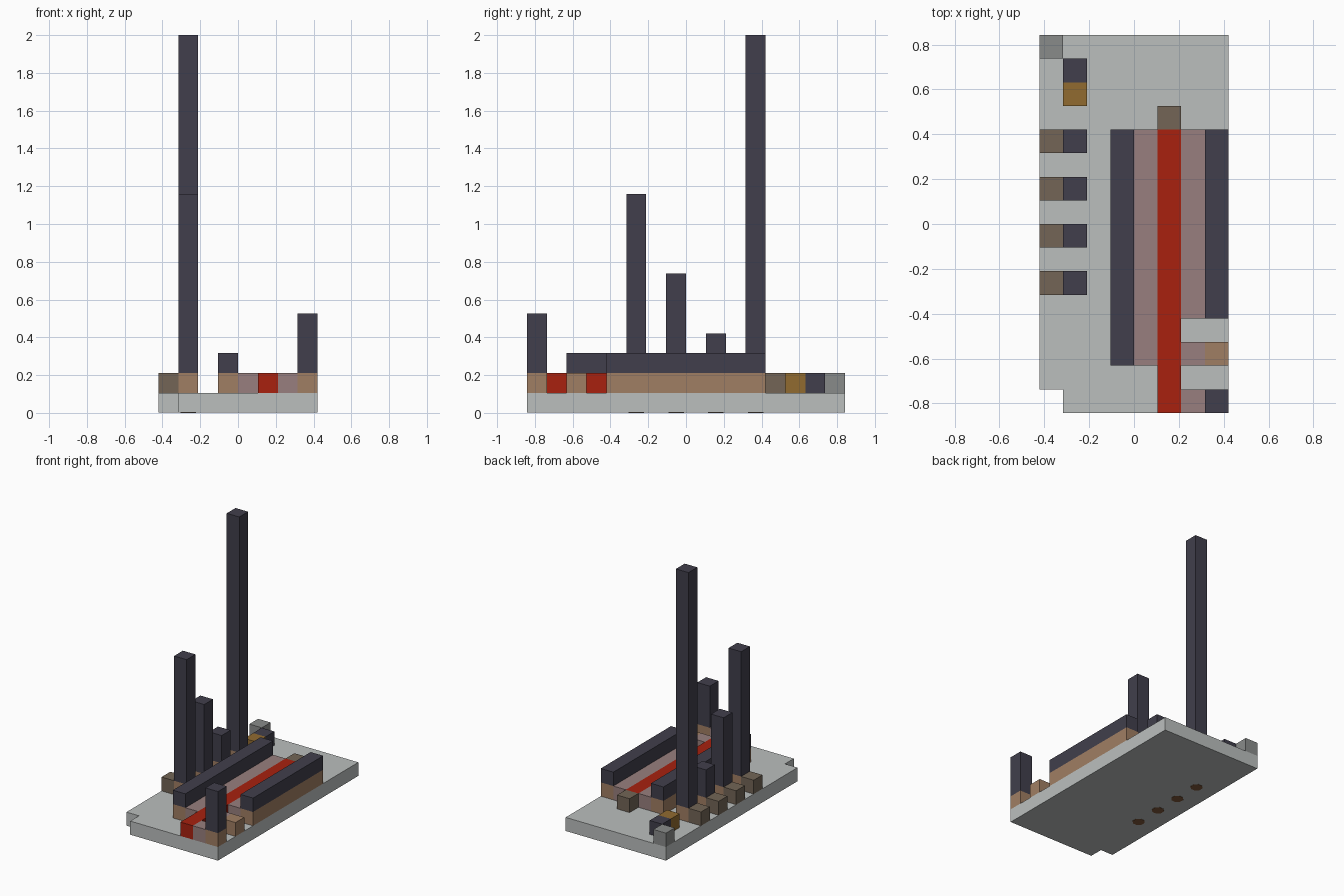
import bpy
import bmesh
import math

cube = bpy.data.objects.get("Cube")
if cube:
    bpy.data.objects.remove(cube, do_unlink=True)

U = 2 / 19  # one grid cell


def material(name, *rgb):
    def linear(v):
        v /= 255
        return v / 12.92 if v < 0.04045 else ((v + 0.055) / 1.055) ** 2.4
    mat = bpy.data.materials.new(name)
    colour = [linear(v) for v in rgb] + [1]
    mat.use_nodes = True
    mat.diffuse_color = colour
    mat.node_tree.nodes["Principled BSDF"].inputs["Base Color"].default_value = colour
    return mat


PALE = material("pale grey", 187, 191, 190)
GREY = material("mid grey", 137, 139, 138)
DARK = material("dark slate", 65, 63, 76)
TAN = material("tan", 160, 126, 99)
PINK = material("dusty pink", 152, 127, 126)
RED = material("red", 168, 33, 15)
OLIVE = material("olive brown", 115, 101, 86)
AMBER = material("amber", 145, 107, 48)
BROWN = material("deep brown", 128, 88, 58)


def finish(name, bm, mat):
    mesh = bpy.data.meshes.new(name)
    bmesh.ops.recalc_face_normals(bm, faces=bm.faces)
    bm.to_mesh(mesh)
    bm.free()
    mesh.materials.append(mat)
    obj = bpy.data.objects.new(name, mesh)
    bpy.context.collection.objects.link(obj)


def prism(name, outline, z0, z1, mat):
    """Extrude an outline given in cells, counted from the front right corner."""
    bm = bmesh.new()
    verts = [bm.verts.new(((x - 4) * U, (y - 8) * U, z0 * U)) for x, y in outline]
    face = bm.faces.new(verts)
    top = bmesh.ops.extrude_face_region(bm, geom=[face])["geom"]
    bmesh.ops.translate(bm, vec=(0, 0, (z1 - z0) * U),
                        verts=[v for v in top if isinstance(v, bmesh.types.BMVert)])
    finish(name, bm, mat)


def block(name, x, y0, y1, z0, z1, mat):
    prism(name, [(x, y0), (x + 1, y0), (x + 1, y1), (x, y1)], z0, z1, mat)


# Base slab with one notched corner
prism("base_slab", [(1, 0), (8, 0), (8, 16), (0, 16), (0, 1), (1, 1)], 0.02, 1, PALE)

# Row of towers, each with a tan foot, a side block and a stud underneath
for n, (y, height) in enumerate([(5, 11), (7, 7), (9, 4), (11, 19)], 1):
    block(f"tower_foot_{n}", 1, y, y + 1, 1, 2, TAN)
    block(f"tower_{n}", 1, y, y + 1, 2, height, DARK)
    block(f"tower_side_block_{n}", 0, y, y + 1, 1, 2, OLIVE)
    ring = [(1.5 + 0.42 * math.cos(a), y + 0.5 + 0.42 * math.sin(a))
            for a in (math.tau * (k + 0.5) / 8 for k in range(8))]
    prism(f"underside_stud_{n}", ring, 0, 0.02, BROWN)

# Small blocks in the back corner
block("amber_block", 1, 13, 14, 1, 2, AMBER)
block("dark_block", 1, 14, 15, 1, 2, DARK)
block("corner_block", 0, 15, 16, 1, 2, GREY)

# Long hall: walls, floor strips and the red runner
block("left_wall_base", 3, 2, 12, 1, 2, TAN)
block("left_wall_top", 3, 2, 12, 2, 3, DARK)
block("floor_strip", 4, 2, 12, 1, 2, PINK)
block("red_runner", 5, 0, 12, 1, 2, RED)
block("runner_end_block", 5, 12, 13, 1, 2, OLIVE)
for part, y0, y1, top in (("hall", 4, 12, 3), ("step", 2, 3, 2), ("post", 0, 1, 5)):
    block(f"{part}_floor", 6, y0, y1, 1, 2, PINK)
    block(f"{part}_wall_base", 7, y0, y1, 1, 2, TAN)
    if top > 2:
        block(f"{part}_wall_top", 7, y0, y1, 2, top, DARK)
